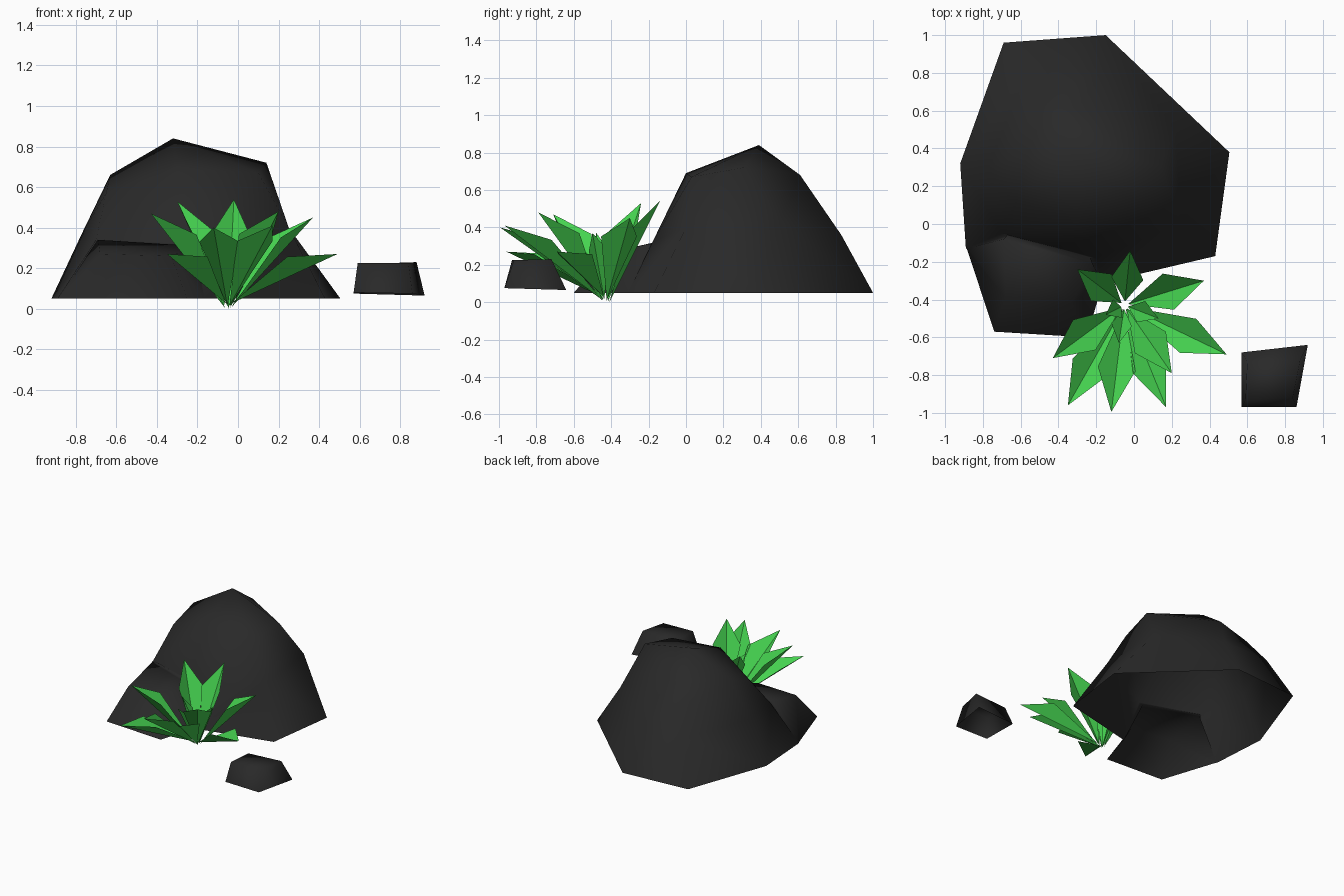
import bpy, bmesh
from mathutils import Vector

if "Cube" in bpy.data.objects:
    bpy.data.objects.remove(bpy.data.objects["Cube"])


def material(name, color):
    m = bpy.data.materials.new(name)
    m.diffuse_color = (*color, 1)
    m.use_nodes = True
    m.node_tree.nodes["Principled BSDF"].inputs["Base Color"].default_value = m.diffuse_color
    return m


STONE = material("dark_stone", (0.022, 0.022, 0.022))
GREEN = material("leaf_green", (0.06, 0.65, 0.08))


def finish(name, bm, mat):
    me = bpy.data.meshes.new(name)
    bm.to_mesh(me)
    bm.free()
    me.materials.append(mat)
    ob = bpy.data.objects.new(name, me)
    bpy.context.collection.objects.link(ob)
    return ob


def stone(name, rings, peak=None):
    """Closed stone lofted through rings of corners, bottom to top."""
    bm = bmesh.new()
    rows = [[bm.verts.new(p) for p in ring] for ring in rings]
    n = len(rows[0])
    for lo, hi in zip(rows, rows[1:]):
        for i in range(n):
            j = (i + 1) % n
            bm.faces.new((lo[i], lo[j], hi[j], hi[i]))
    bm.faces.new(rows[0])
    if peak:
        top = bm.verts.new(peak)
        for i in range(n):
            bm.faces.new((rows[-1][i], rows[-1][(i + 1) % n], top))
    else:
        bm.faces.new(rows[-1])
    bmesh.ops.triangulate(bm, faces=bm.faces)
    bmesh.ops.recalc_face_normals(bm, faces=bm.faces)
    return finish(name, bm, STONE)


def open_and_smooth(ob):
    """Stones are open underneath and smooth shaded."""
    bm = bmesh.new()
    bm.from_mesh(ob.data)
    under = [f for f in bm.faces if all(v.co.z < .09 for v in f.verts)]
    bmesh.ops.delete(bm, geom=under, context='FACES')
    for f in bm.faces:
        f.smooth = True
    bm.to_mesh(ob.data)
    bm.free()


# Main boulder: base outline, waist, shoulder, peak
boulder = stone("boulder", [
    [(-.69, .96, .05), (-.15, 1.0, .05), (.505, .38, .05), (.43, -.17, .05),
     (-.165, -.31, .05), (-.89, -.13, .05), (-.92, .32, .05)],
    [(-.56, .82, .36), (-.16, .83, .36), (.22, .5, .43), (.25, 0, .4),
     (-.2, -.18, .32), (-.7, -.05, .34), (-.77, .3, .37)],
    [(-.5, .66, .57), (-.3, .61, .68), (.14, .31, .72), (.1, .03, .67),
     (-.3, 0, .69), (-.65, .13, .57), (-.63, .35, .66)]],
    peak=(-.32, .39, .84))

# Low lobe at the front, fused to the boulder
lobe = stone("boulder_lobe", [
    [(-.74, -.57, .05), (-.25, -.6, .05), (-.165, -.31, .05), (-.3, .02, .05),
     (-.6, .02, .05), (-.885, -.13, .05)],
    [(-.68, -.39, .27), (-.33, -.42, .26), (-.22, -.21, .31), (-.3, .02, .31),
     (-.6, .02, .33), (-.69, -.08, .34)]])
union = boulder.modifiers.new("fuse", 'BOOLEAN')
union.operation = 'UNION'
union.solver = 'EXACT'
union.object = lobe
bpy.context.view_layer.objects.active = boulder
boulder.select_set(True)
bpy.ops.object.modifier_apply(modifier=union.name)
bpy.data.objects.remove(lobe)
open_and_smooth(boulder)

# Small stone
pebble = stone("small_stone", [
    [(.57, -.68, .075), (.92, -.64, .065), (.86, -.97, .075), (.57, -.97, .08)],
    [(.6, -.73, .22), (.88, -.72, .23), (.84, -.92, .225), (.59, -.93, .225)]])
open_and_smooth(pebble)

# Plant: pointed leaves, folded along a straight midrib, fanning out of one root
ROOT = Vector((-.05, -.43, 0))
TIPS = [  # tip x, y, z, half width
    (-.02, -.14, .54, .085), (-.30, -.24, .53, .09), (.37, -.30, .45, .10),
    (.49, -.69, .27, .10), (.20, -.79, .48, .10), (.17, -.97, .41, .095),
    (-.12, -.995, .40, .10), (-.35, -.96, .27, .10), (-.43, -.71, .47, .10),
    (.13, -.50, .37, .06), (-.08, -.63, .35, .055), (-.15, -.48, .37, .055)]
bm = bmesh.new()
for x, y, z, w in TIPS:
    tip = Vector((x, y, z))
    out = Vector((x - ROOT.x, y - ROOT.y, 0)).normalized()
    side = Vector((-out.y, out.x, 0))
    start = ROOT + out * .02 + Vector((0, 0, .1 * (.54 - z)))
    up = (tip - start).normalized().cross(side)
    mid = start.lerp(tip, .66) + up * w * .75
    a, b, l, r = [bm.verts.new(p) for p in (start, tip, mid + side * w, mid - side * w)]
    bm.faces.new((a, b, l))
    bm.faces.new((a, r, b))
finish("leaves", bm, GREEN)
